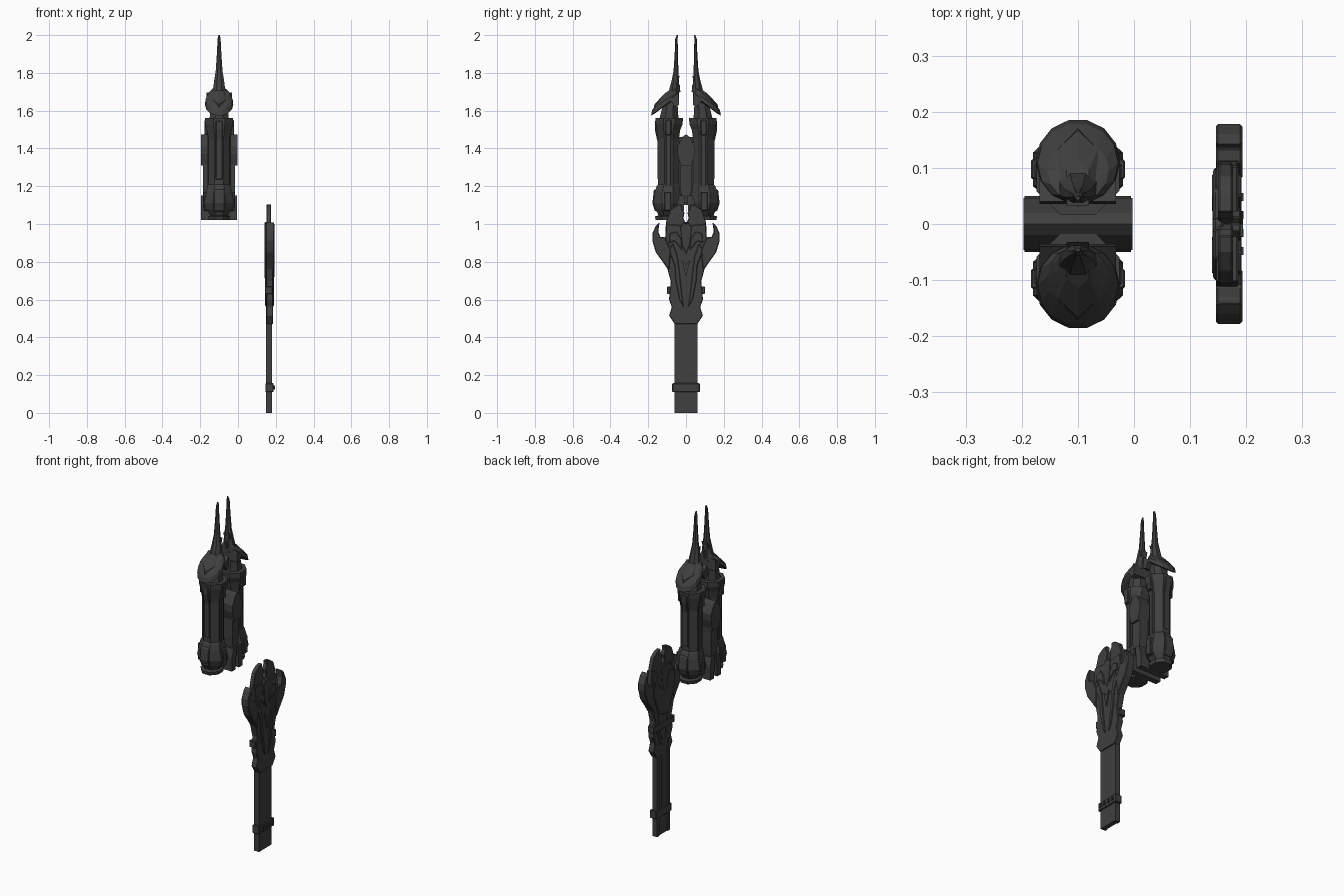
import bpy, bmesh
from math import sin, cos, pi

cube = bpy.data.objects.get("Cube")
if cube:
    bpy.data.objects.remove(cube)

dark = bpy.data.materials.new("dark gunmetal")
dark.use_nodes = True
COLOR = (0.05, 0.05, 0.05, 1)
dark.diffuse_color = COLOR
dark.node_tree.nodes["Principled BSDF"].inputs["Base Color"].default_value = COLOR


def finish(name, bm):
    bmesh.ops.recalc_face_normals(bm, faces=bm.faces)
    mesh = bpy.data.meshes.new(name)
    bm.to_mesh(mesh)
    bm.free()
    mesh.materials.append(dark)
    obj = bpy.data.objects.new(name, mesh)
    bpy.context.collection.objects.link(obj)
    return obj


def prism(name, outline, x0, x1, bevel=0):
    """Extrude a (y, z) outline from x0 to x1."""
    bm = bmesh.new()
    face = bm.faces.new([bm.verts.new((x0, y, z)) for y, z in outline])
    new = bmesh.ops.extrude_face_region(bm, geom=[face])["geom"]
    bmesh.ops.translate(bm, vec=(x1 - x0, 0, 0),
                        verts=[v for v in new if isinstance(v, bmesh.types.BMVert)])
    obj = finish(name, bm)
    if bevel:
        mod = obj.modifiers.new("edge", "BEVEL")
        mod.width, mod.segments = bevel, 1
        mod.limit_method = "ANGLE"
    return obj


def box(name, x0, x1, y0, y1, z0, z1, bevel=0):
    return prism(name, [(y0, z0), (y1, z0), (y1, z1), (y0, z1)], x0, x1, bevel)


def mirrored(half):
    """Close a right-hand (y, z) half outline with its mirror image."""
    return half + [(-y, z) for y, z in reversed(half) if y]


def flip(outline, side):
    return [(side * y, z) for y, z in outline]


def loft(name, rings, sides, side, turn=0, slope=0):
    """Skin rings of (z, x radius, inner y, outer y); slope drops the outer edge."""
    bm = bmesh.new()
    loops = []
    for z, rx, y0, y1 in rings:
        loop = []
        for i in range(sides):
            a = 2 * pi * (i + turn) / sides
            fit = cos(pi * turn * 2 / sides) if turn == 0 else cos(pi / sides)
            y = (y0 + y1) / 2 + (y1 - y0) / 2 * sin(a) / fit
            loop.append(bm.verts.new((CX + rx * cos(a) / fit, side * y, z - slope * (y - 0.03))))
        loops.append(loop)
    for a, b in zip(loops, loops[1:]):
        for i in range(sides):
            j = (i + 1) % sides
            bm.faces.new((a[i], a[j], b[j], b[i]))
    bm.faces.new(loops[0])
    bm.faces.new(loops[-1])
    return finish(name, bm)


# ---- Twin canisters with hoods and spikes ----
CX = -0.1
BODY = [(1.02, .055, .04, .16), (1.04, .058, .035, .165), (1.045, .045, .05, .145),
        (1.08, .072, .03, .162), (1.11, .08, .025, .17), (1.17, .068, .03, .166),
        (1.2, .062, .032, .155), (1.21, .056, .038, .147), (1.45, .056, .038, .147),
        (1.5, .066, .03, .155), (1.53, .074, .018, .16), (1.56, .074, .016, .162),
        (1.56, .05, .04, .14), (1.64, .045, .045, .12)]
HOOD = [(1.685, .06, .05, .17), (1.69, .075, .035, .187), (1.715, .072, .036, .18),
        (1.733, .055, .04, .15), (1.74, .03, .045, .11)]
PETAL = [(1.70, .038, .04, .165), (1.735, .036, .04, .158), (1.752, .02, .045, .11)]
SPIKE = [(1.64, .038, .04, .1), (1.7, .034, .036, .092), (1.76, .026, .037, .076),
         (1.81, .018, .04, .066), (1.9, .012, .043, .06), (1.98, .008, .044, .057),
         (2.0, .004, .043, .049)]

for side, label in ((1, "back"), (-1, "front")):
    loft(f"{label}_canister", BODY, 8, side, turn=0.5)
    loft(f"{label}_hood", HOOD, 14, side, turn=0, slope=0.74)
    loft(f"{label}_hood_petal", PETAL, 6, side, turn=0.5, slope=0.74)
    loft(f"{label}_spike", SPIKE, 8, side, turn=0.5)
    # Hood back wall and barb
    prism(f"{label}_hood_wall", flip([(.036, 1.63), (.06, 1.62), (.085, 1.66), (.04, 1.695)], side),
          CX - .068, CX + .068)
    prism(f"{label}_spike_barb", flip([(.032, 1.79), (.045, 1.74), (.045, 1.77)], side),
          CX - .02, CX + .02)
    # Raised ribs on the outer face and clamps on the flanks
    prism(f"{label}_outer_rib", flip([(.13, 1.22), (.152, 1.24), (.152, 1.44), (.165, 1.5),
                                      (.165, 1.545), (.13, 1.545)], side), CX - .018, CX + .018, .003)
    prism(f"{label}_base_rib", flip([(.12, 1.05), (.165, 1.07), (.178, 1.11), (.17, 1.18),
                                     (.12, 1.2)], side), CX - .028, CX + .028, .003)
    for x in (-1, 1):
        box(f"{label}_flank_rib", CX + x * .05, CX + x * .062, *sorted((side * .08, side * .105)),
            1.2, 1.47, .002)
        box(f"{label}_collar_clamp", CX + x * .06, CX + x * .078, *sorted((side * .078, side * .108)),
            1.47, 1.55, .003)
        box(f"{label}_base_clamp", CX + x * .06, CX + x * .084, *sorted((side * .08, side * .115)),
            1.07, 1.17, .003)
    # Feet of the central mount
    prism(f"{label}_mount_foot", flip([(.016, 1.02), (.05, 1.02), (.05, 1.1), (.035, 1.15),
                                       (.005, 1.15)], side), CX - .095, CX + .095)

# ---- Central mount between the canisters ----
prism("mount_shaft", mirrored([(.022, 1.11), (.03, 1.2), (.03, 1.36)]), CX - .085, CX + .085)
prism("mount_head", mirrored([(.028, 1.31), (.046, 1.37), (.046, 1.41), (.02, 1.46), (0, 1.475)]),
      CX - .097, CX + .097)
box("mount_core", CX - .03, CX + .03, -.036, .036, 1.1, 1.46)

# ---- Long blade-like strip ----
box("strip", .153, .18, -.06, .06, 0, .55)
for s in (-1, 1):
    box("strip_rail", .148, .156, *sorted((s * .04, s * .06)), 0, .55)
box("strip_center_rail", .149, .156, -.012, .012, .16, .55)
box("strip_band", .145, .188, -.073, .073, .11, .157, .003)
for i in range(4):
    y = -.048 + i * .032
    box("band_stud", .186, .195, y - .007, y + .007, .125, .145)

# ---- Ornate crest ----
LOWER = [(.06, .47), (.09, .515), (.075, .56), (.09, .6), (.08, .7), (.0, .74)]
prism("crest_lower", mirrored([(0, .47)] + LOWER), .15, .186, .003)
CREST = [(0, .53), (.03, .545), (.06, .62), (.082, .7), (.1, .77), (.13, .83), (.135, .9),
         (.11, .93), (.104, 1.0), (0, .99)]
prism("crest_plate", mirrored(CREST), .147, .186, .003)
box("crest_crossbar", .142, .182, -.1, .1, .63, .67, .003)

HORN = [(.09, .75), (.12, .795), (.16, .85), (.178, .91), (.178, .95), (.16, .99), (.14, 1.01),
        (.147, .96), (.135, .93), (.11, .93), (.08, .86)]
LOBE = [(.03, .97), (.11, .94), (.106, 1.01), (.085, 1.075), (.05, 1.1), (.02, 1.105),
        (.022, 1.08), (.008, 1.06), (.014, 1.03), (0, 1.0)]
STRAND = [(.012, .56), (.035, .6), (.055, .7), (.06, .78), (.09, .86), (.07, .9), (.045, .83),
          (.035, .76), (.025, .66)]
LEAF = [(.02, .86), (.06, .91), (.09, .9), (.085, .95), (.05, .96), (.025, .92)]
DART = [(0, .72), (.022, .81), (0, .785)]
SPADE = [(0, .84), (.02, .89), (.03, .98), (.012, 1.01), (0, 1.0)]
for s in (-1, 1):
    prism("crest_horn", flip(HORN, s), .146, .193, .004)
    prism("crest_lobe", flip(LOBE, s), .15, .176, .003)
    prism("crest_strand", flip(STRAND, s), .143, .191, .003)
    prism("crest_leaf", flip(LEAF, s), .139, .192, .003)
prism("crest_dart", mirrored(DART), .143, .194)
prism("crest_spade", mirrored(SPADE), .14, .19, .002)
# Inner backing plate
prism("crest_backing", mirrored([(0, .71), (.05, .73), (.098, .85), (.098, .93), (.06, 1.0),
                                 (0, 1.01)]), .141, .16, .004)
